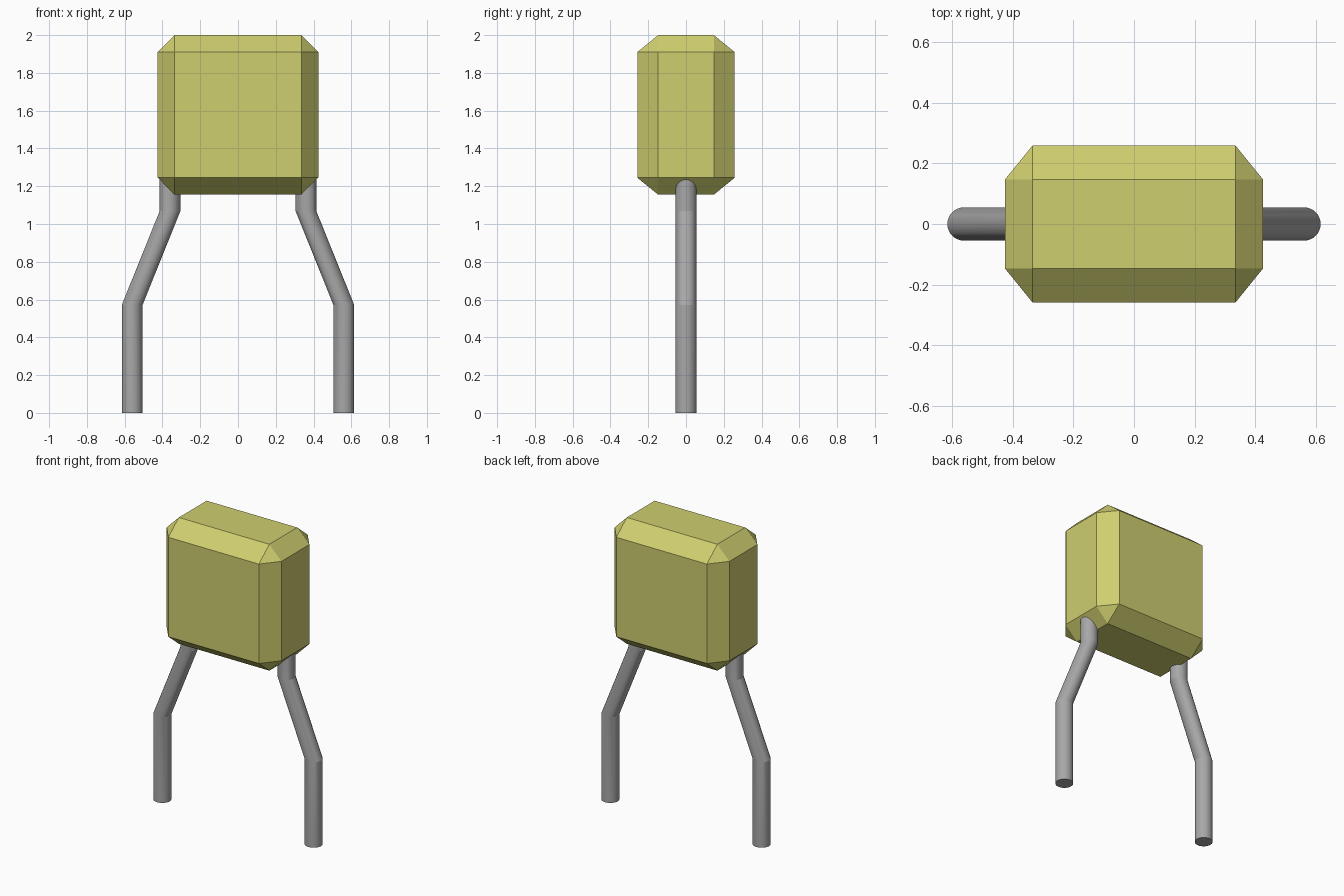
import bpy, bmesh, math
from itertools import product

if "Cube" in bpy.data.objects:
    bpy.data.objects.remove(bpy.data.objects["Cube"])


def material(name, rgb):
    m = bpy.data.materials.new(name)
    m.use_nodes = True
    m.diffuse_color = (*rgb, 1)
    m.node_tree.nodes["Principled BSDF"].inputs["Base Color"].default_value = (*rgb, 1)
    return m


def add_object(name, bm, mat):
    bmesh.ops.recalc_face_normals(bm, faces=bm.faces)
    mesh = bpy.data.meshes.new(name)
    bm.to_mesh(mesh)
    bm.free()
    mesh.materials.append(mat)
    ob = bpy.data.objects.new(name, mesh)
    bpy.context.collection.objects.link(ob)
    return ob


yellow = material("mustard yellow", (0.62, 0.62, 0.16))
grey = material("metal grey", (0.39, 0.39, 0.39))

# Body: box with chamfered edges and triangular corners
outer = (0.425, 0.258, 0.4225)
inner = (0.335, 0.147, 0.3325)
mid_z = 1.5775
bm = bmesh.new()
for sx, sy, sz in product((-1, 1), repeat=3):
    for axis in range(3):
        x, y, z = [outer[i] if i == axis else inner[i] for i in range(3)]
        bm.verts.new((sx * x, sy * y, mid_z + sz * z))
bmesh.ops.convex_hull(bm, input=bm.verts)
bmesh.ops.dissolve_limit(bm, angle_limit=math.radians(1), verts=bm.verts, edges=bm.edges)
add_object("capacitor_body", bm, yellow)

# Leads: round wire swept down through two bends
RADIUS, SIDES = 0.055, 32
PATH = ((0.36, 1.32), (0.36, 1.068), (0.56, 0.572), (0.56, 0.0))


def lead(name, side):
    bm = bmesh.new()
    rings = []
    for x, z in PATH:
        rings.append([bm.verts.new((side * x + RADIUS * math.cos(a), RADIUS * math.sin(a), z))
                      for a in (2 * math.pi * i / SIDES for i in range(SIDES))])
    for top, low in zip(rings, rings[1:]):
        for i in range(SIDES):
            j = (i + 1) % SIDES
            bm.faces.new((top[i], top[j], low[j], low[i]))
    bm.faces.new(rings[0])
    bm.faces.new(rings[-1])
    ob = add_object(name, bm, grey)
    bpy.ops.object.select_all(action='DESELECT')
    ob.select_set(True)
    bpy.context.view_layer.objects.active = ob
    bpy.ops.object.shade_smooth_by_angle(angle=math.radians(16))


lead("left_lead", 1)
lead("right_lead", -1)
